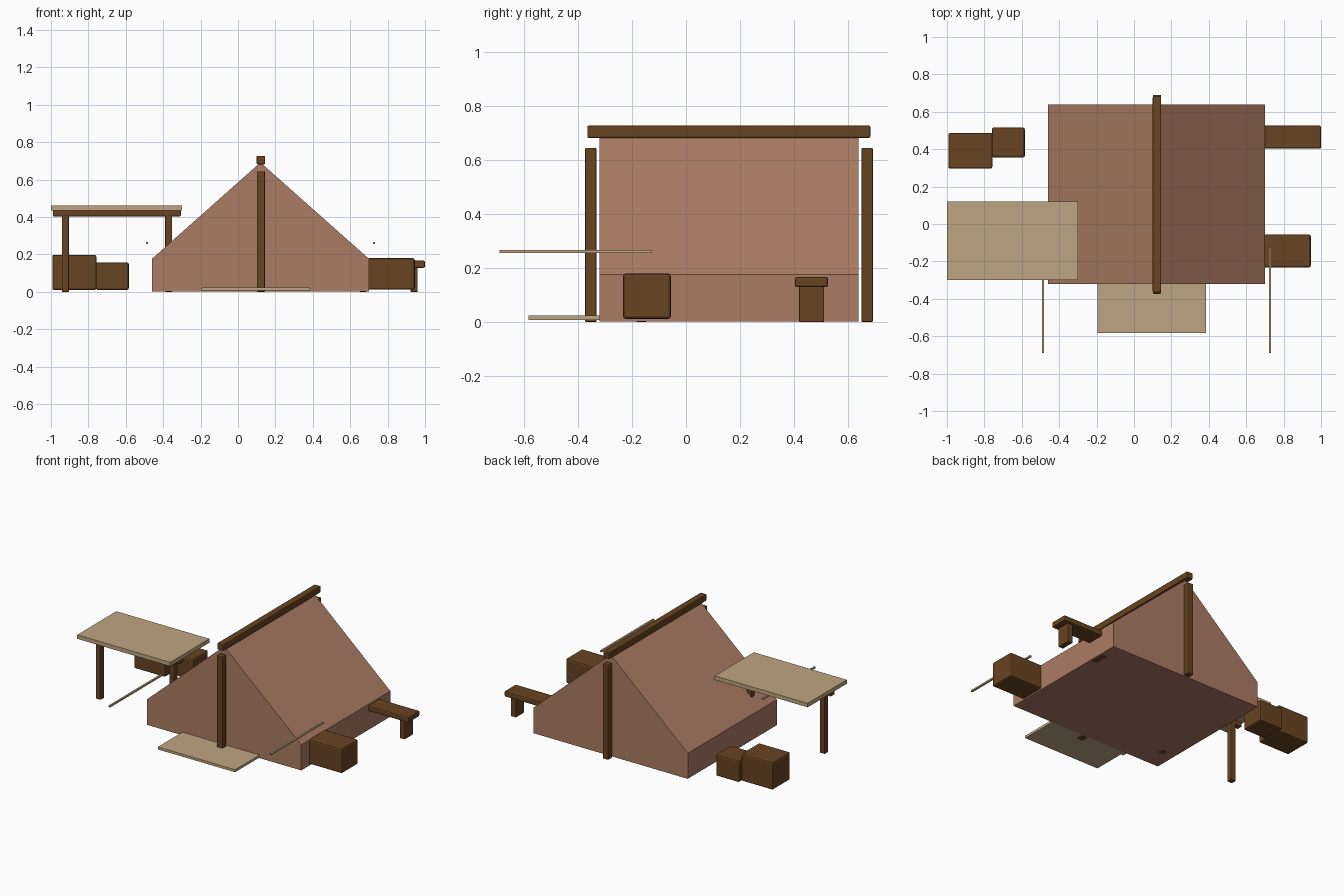
import bpy, bmesh

if "Cube" in bpy.data.objects:
    bpy.data.objects.remove(bpy.data.objects["Cube"])


def material(name, r, g, b):
    lin = [((c / 255 + 0.055) / 1.055) ** 2.4 for c in (r, g, b)]
    m = bpy.data.materials.new(name)
    m.diffuse_color = (*lin, 1)
    m.use_nodes = True
    m.node_tree.nodes["Principled BSDF"].inputs["Base Color"].default_value = m.diffuse_color
    return m


CANVAS = material("clay_canvas", 172, 124, 101)
WOOD = material("dark_wood", 104, 68, 34)
TAN = material("tan_cloth", 190, 165, 130)


def finish(name, bm, mat):
    bmesh.ops.recalc_face_normals(bm, faces=bm.faces)
    me = bpy.data.meshes.new(name)
    bm.to_mesh(me)
    bm.free()
    me.materials.append(mat)
    ob = bpy.data.objects.new(name, me)
    bpy.context.collection.objects.link(ob)
    return ob


def box(name, x, y, z, mat, bevel=0.0):
    """Box from (min, max) ranges, with optional rounded edges."""
    bm = bmesh.new()
    bmesh.ops.create_cube(bm, size=1)
    for v in bm.verts:
        v.co = [r[0] + (c + 0.5) * (r[1] - r[0]) for c, r in zip(v.co, (x, y, z))]
    ob = finish(name, bm, mat)
    if bevel:
        mod = ob.modifiers.new("soft_edges", 'BEVEL')
        mod.width = bevel
        mod.segments = 2
    return ob


# Tent body: house-shaped profile extruded front to back
bm = bmesh.new()
profile = [(-0.46, 0.003), (0.70, 0.003), (0.70, 0.177), (0.12, 0.692), (-0.46, 0.177)]
face = bm.faces.new([bm.verts.new((x, -0.32, z)) for x, z in profile])
ext = bmesh.ops.extrude_face_region(bm, geom=[face])
for g in ext["geom"]:
    if isinstance(g, bmesh.types.BMVert):
        g.co.y = 0.638
finish("tent_body", bm, CANVAS)

# Ridge beam and the two end poles
box("ridge_beam", (0.10, 0.145), (-0.365, 0.682), (0.682, 0.727), WOOD, 0.005)
for name, y in (("front_pole", -0.352), ("back_pole", 0.67)):
    box(name, (0.101, 0.144), (y - 0.021, y + 0.021), (0, 0.645), WOOD, 0.005)

# Entrance mat
box("entrance_mat", (-0.195, 0.386), (-0.583, -0.315), (0.007, 0.024), TAN)

# Guy lines on both sides
for name, x in (("left_guy_line", -0.486), ("right_guy_line", 0.727)):
    box(name, (x - 0.006, x + 0.006), (-0.69, -0.125), (0.256, 0.267), TAN)

# Awning with its beam and legs
box("awning_panel", (-1.0, -0.30), (-0.30, 0.12), (0.436, 0.463), TAN)
box("awning_beam", (-0.989, -0.306), (-0.185, -0.145), (0.404, 0.436), WOOD, 0.004)
for name, x in (("awning_outer_leg", -0.923), ("awning_inner_leg", -0.371)):
    box(name, (x - 0.019, x + 0.019), (-0.184, -0.146), (0, 0.41), WOOD, 0.004)

# Storage crates
box("large_crate", (-0.993, -0.757), (0.296, 0.487), (0.01, 0.198), WOOD, 0.01)
box("small_crate", (-0.76, -0.584), (0.355, 0.516), (0.01, 0.158), WOOD, 0.01)
box("side_crate", (0.69, 0.945), (-0.233, -0.056), (0.012, 0.18), WOOD, 0.01)

# Bench that starts under the tent wall
box("bench_seat", (0.61, 1.0), (0.403, 0.526), (0.129, 0.167), WOOD, 0.008)
for name, x in (("bench_outer_leg", 0.942), ("bench_inner_leg", 0.668)):
    box(name, (x - 0.019, x + 0.019), (0.418, 0.511), (0, 0.132), WOOD, 0.004)
